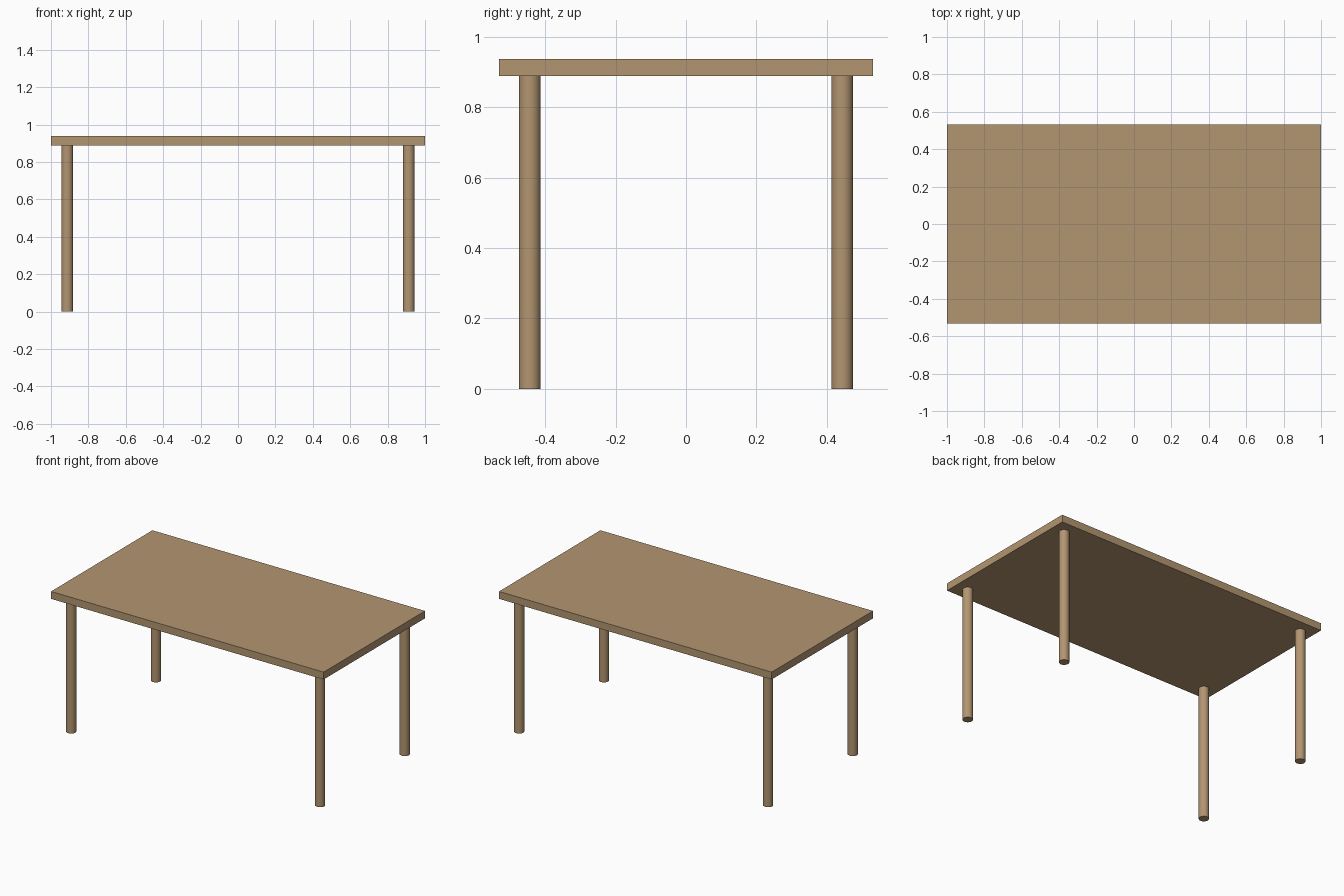
import bpy

if "Cube" in bpy.data.objects:
    bpy.data.objects.remove(bpy.data.objects["Cube"])

wood = bpy.data.materials.new("wood")
wood.diffuse_color = (0.45, 0.30, 0.165, 1)
wood.use_nodes = True
wood.node_tree.nodes["Principled BSDF"].inputs["Base Color"].default_value = wood.diffuse_color

TOP_Z, UNDER_Z = 0.938, 0.889
HALF_Y = 0.531
LEG_R = 0.031
INSET = 0.087

# Rectangular table top
bpy.ops.mesh.primitive_cube_add(size=1, location=(0, 0, (TOP_Z + UNDER_Z) / 2))
top = bpy.context.object
top.name = "table_top"
top.scale = (2, 2 * HALF_Y, TOP_Z - UNDER_Z)
bpy.ops.object.transform_apply(location=False, rotation=False, scale=True)
top.data.materials.append(wood)

# Four round legs, inset equally from the edges
for side, sx in (("left", -1), ("right", 1)):
    for end, sy in (("front", -1), ("back", 1)):
        bpy.ops.mesh.primitive_cylinder_add(
            vertices=32, radius=LEG_R, depth=UNDER_Z,
            location=(sx * (1 - INSET), sy * (HALF_Y - INSET), UNDER_Z / 2))
        leg = bpy.context.object
        leg.name = f"{end}_{side}_leg"
        leg.data.materials.append(wood)
        bpy.ops.object.shade_smooth_by_angle()
